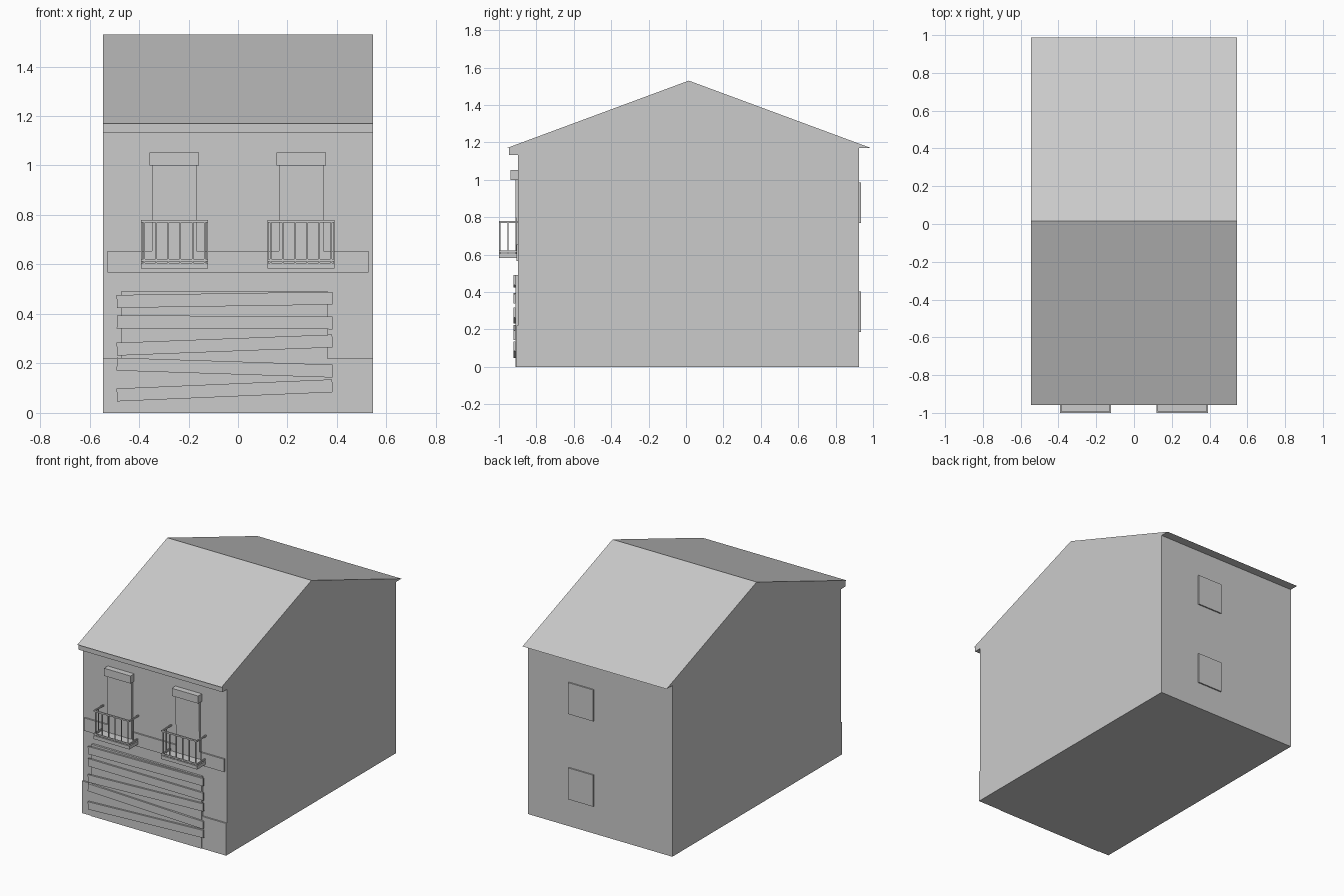
import bpy, bmesh, math

cube = bpy.data.objects.get("Cube")
if cube:
    bpy.data.objects.remove(cube, do_unlink=True)

# One plain grey for the whole building
grey = bpy.data.materials.new("plain_grey")
grey.use_nodes = True
colour = (0.6, 0.6, 0.6, 1)
grey.diffuse_color = colour
grey.node_tree.nodes["Principled BSDF"].inputs["Base Color"].default_value = colour

HALF = 0.545    # half width of the house
WALL = -0.897   # front wall plane
BACK = 0.926    # back wall plane


def finish(name, bm):
    bmesh.ops.recalc_face_normals(bm, faces=bm.faces)
    mesh = bpy.data.meshes.new(name)
    bm.to_mesh(mesh)
    bm.free()
    mesh.materials.append(grey)
    obj = bpy.data.objects.new(name, mesh)
    bpy.context.collection.objects.link(obj)
    return obj


def add_box(bm, x, y, z):
    """Add a box from (min, max) ranges."""
    verts = bmesh.ops.create_cube(bm, size=1)["verts"]
    for v in verts:
        for i, (a, b) in enumerate((x, y, z)):
            v.co[i] = (a + b) / 2 + v.co[i] * (b - a)


def box(name, x, y, z):
    bm = bmesh.new()
    add_box(bm, x, y, z)
    return finish(name, bm)


def prism(name, profile):
    """Extrude a (y, z) profile across the house width."""
    bm = bmesh.new()
    face = bm.faces.new([bm.verts.new((-HALF, y, z)) for y, z in profile])
    new = bmesh.ops.extrude_face_region(bm, geom=[face])["geom"]
    for v in new:
        if isinstance(v, bmesh.types.BMVert):
            v.co.x = HALF
    return finish(name, bm)


# House body with pitched roof and overhanging eaves
prism("house_body", [(WALL, 0), (BACK, 0), (BACK, 1.17), (0.988, 1.17),
                     (0.015, 1.53), (-0.957, 1.17), (WALL, 1.17)])

# Trim along the facade
full = (-HALF, HALF)
box("cornice", full, (-0.947, WALL), (1.133, 1.17))
box("plinth", full, (-0.907, WALL), (0, 0.22))
box("floor_band", (-0.528, 0.528), (-0.907, WALL), (0.567, 0.655))

# Boarded-up shopfront
box("shop_shutter", (-0.47, 0.362), (-0.911, WALL), (0, 0.492))
planks = [(0.457, 0.013), (0.366, -0.004), (0.274, 0.033),
          (0.183, -0.028), (0.091, 0.037)]
length = 0.872
for i, (z, rise) in enumerate(planks):
    plank = box(f"plank_{i + 1}", (-length / 2, length / 2), (-0.006, 0.006), (-0.026, 0.026))
    plank.location = (-0.054, -0.917, z)
    plank.rotation_euler.y = -math.atan2(rise, length)


def balcony(side, cx):
    """Balcony slab with a railing on three sides."""
    w, front, t = 0.136, -1.0, 0.008
    box(f"{side}_balcony_slab", (cx - w, cx + w), (front, WALL), (0.583, 0.606))
    bm = bmesh.new()
    for low, high in ((0.612, 0.622), (0.77, 0.78)):
        add_box(bm, (cx - w, cx + w), (front, front + t), (low, high))
        for s in (-1, 1):
            edge = cx + s * (w - t / 2)
            add_box(bm, (edge - t / 2, edge + t / 2), (front + t, WALL), (low, high))
    posts = [(cx - 0.122 + 0.0488 * i, front + t / 2) for i in range(6)]
    posts += [(cx + s * (w - t / 2), -0.952) for s in (-1, 1)]
    for x, y in posts:
        add_box(bm, (x - 0.003, x + 0.003), (y - 0.003, y + 0.003), (0.606, 0.775))
    finish(f"{side}_balcony_railing", bm)


# Balcony doors with roller blinds
for side, cx, blind_bottom in (("right", -0.257, 0.607), ("left", 0.255, 0.797)):
    box(f"{side}_balcony_door", (cx - 0.09, cx + 0.09), (-0.908, WALL), (0.606, 1.0))
    box(f"{side}_roller_blind", (cx - 0.09, cx + 0.09), (-0.912, WALL), (blind_bottom, 1.0))
    box(f"{side}_blind_box", (cx - 0.1, cx + 0.1), (-0.937, WALL), (1.0, 1.052))
    balcony(side, cx)

# Back windows
for name, low in (("lower", 0.187), ("upper", 0.77)):
    box(f"{name}_back_window", (0.048, 0.237), (BACK, 0.935), (low, low + 0.215))
